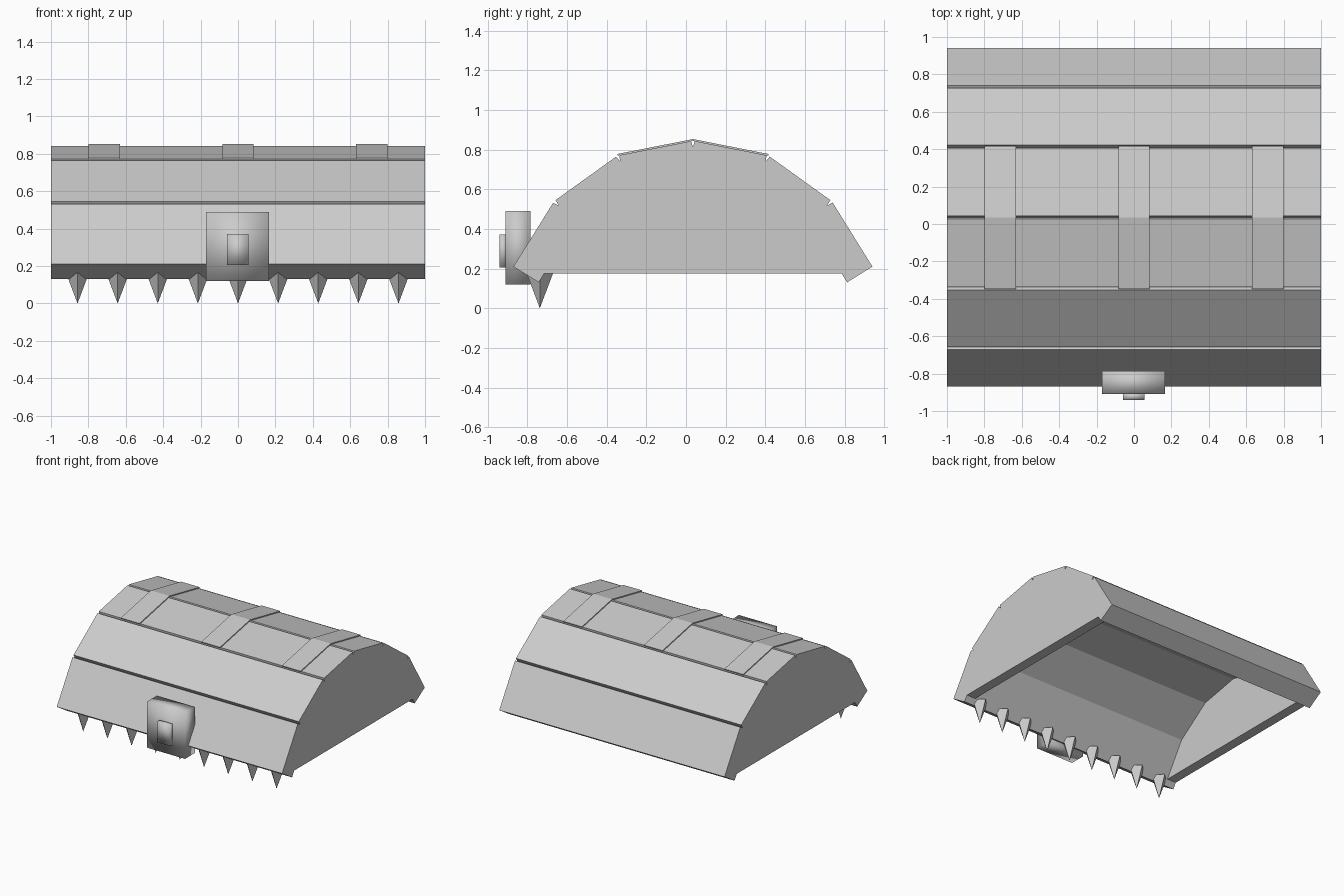
import bpy
import bmesh
from mathutils import Vector, Matrix

cube = bpy.data.objects.get("Cube")
if cube:
    bpy.data.objects.remove(cube, do_unlink=True)

# One plain grey for everything
grey = bpy.data.materials.new("plain grey")
grey.use_nodes = True
colour = (0.6, 0.6, 0.6, 1)
grey.diffuse_color = colour
grey.node_tree.nodes["Principled BSDF"].inputs["Base Color"].default_value = colour


def finish(name, bm):
    bmesh.ops.recalc_face_normals(bm, faces=bm.faces)
    mesh = bpy.data.meshes.new(name)
    bm.to_mesh(mesh)
    bm.free()
    mesh.materials.append(grey)
    obj = bpy.data.objects.new(name, mesh)
    bpy.context.collection.objects.link(obj)
    return obj


def extrude_profile(name, points, x0, x1):
    """Prism along x from a (y, z) outline."""
    bm = bmesh.new()
    face = bm.faces.new([bm.verts.new((x0, p[0], p[1])) for p in points])
    out = bmesh.ops.extrude_face_region(bm, geom=[face])
    moved = [v for v in out["geom"] if isinstance(v, bmesh.types.BMVert)]
    bmesh.ops.translate(bm, verts=moved, vec=(x1 - x0, 0, 0))
    return finish(name, bm)


def box(name, low, high):
    bm = bmesh.new()
    low, high = Vector(low), Vector(high)
    size = Matrix.Diagonal((high - low).to_4d())
    bmesh.ops.create_cube(bm, size=1, matrix=Matrix.Translation((low + high) / 2) @ size)
    return finish(name, bm)


def inward(a, b):
    d = (b - a).normalized()
    return Vector((d.y, -d.x))


# Lid arch: outer corners in (y, z), mirrored about its ridge
ridge = 0.035
half = [(-0.87, 0.21), (-0.665, 0.54), (-0.345, 0.77)]
arch = [Vector(p) for p in half + [(ridge, 0.845)]]
arch += [Vector((2 * ridge - y, z)) for y, z in reversed(half)]


def offset(points, distance):
    """Mitred offset of the arch, positive is inward."""
    result = []
    for i, p in enumerate(points):
        a = inward(points[max(i - 1, 0)], points[max(i, 1)])
        last = len(points) - 1
        b = inward(points[min(i, last - 1)], points[min(i + 1, last)])
        result.append(p + (a + b) * distance / (1 + a.dot(b)))
    return result


inner = offset(arch, 0.15)

# Planked shell, with a V groove at every joint
outer = [arch[0]]
for before, p, after in zip(arch, arch[1:], arch[2:]):
    depth = (inward(before, p) + inward(p, after)).normalized() * 0.033
    outer += [p + (before - p).normalized() * 0.009, p + depth,
              p + (after - p).normalized() * 0.009]
outer.append(arch[-1])
extrude_profile("planked_lid", outer + inner[::-1], -1, 1)

# End walls fill the arch, stopping a little above the rim
wall_z = 0.175
first, last = inner[0].copy(), inner[-1].copy()
for corner, neighbour in ((first, inner[1]), (last, inner[-2])):
    t = (wall_z - corner.y) / (neighbour.y - corner.y)
    corner += (neighbour - corner) * t
wall = [first] + inner[1:-1] + [last]
for side, x0, x1 in (("left", 0.92, 1), ("right", -1, -0.92)):
    extrude_profile(side + "_end_wall", wall, x0, x1)

# Three thin bands over the two top planks
top = arch[2:5]
raised = offset(top, -0.008)
for side, x in (("right", -0.715), ("middle", 0), ("left", 0.715)):
    extrude_profile(side + "_band", top + raised[::-1], x - 0.083, x + 0.083)

# Row of four-sided teeth under the front rim
for i in range(9):
    bm = bmesh.new()
    place = Matrix.Translation(((i - 4) * 0.2145, -0.737, 0.0875))
    bmesh.ops.create_cone(bm, cap_ends=True, segments=4, radius1=0, radius2=0.066,
                          depth=0.175, matrix=place)
    bmesh.ops.remove_doubles(bm, verts=bm.verts, dist=0.0001)
    finish(f"tooth_{i + 1}", bm)

# Soft-shaded lock plate and its raised keyhole block
lock = box("lock_plate", (-0.17, -0.91, 0.12), (0.167, -0.785, 0.49))
keyhole = box("keyhole_block", (-0.058, -0.94, 0.205), (0.056, -0.905, 0.372))
for part in (lock, keyhole):
    part.data.shade_smooth()
